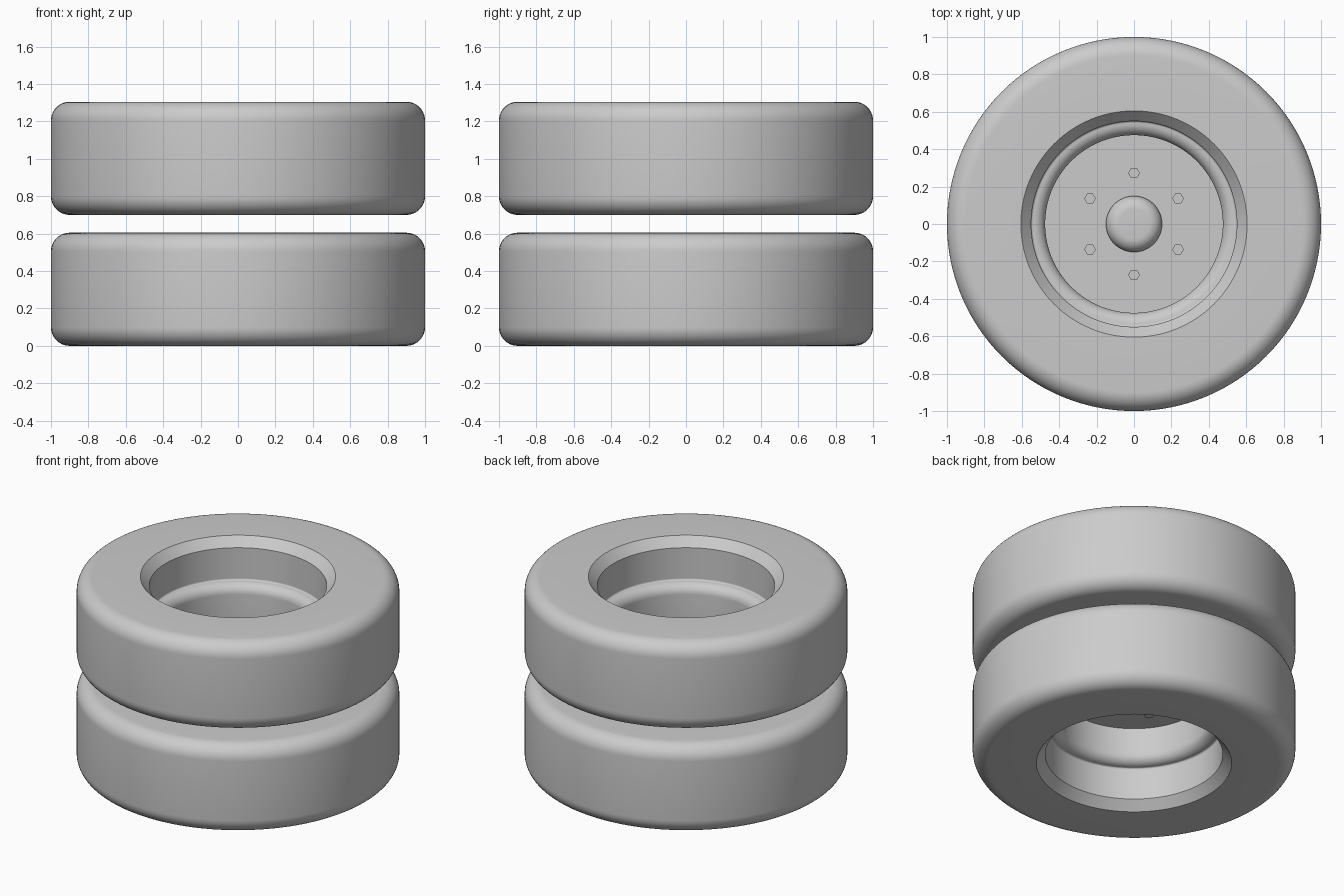
import bpy
import bmesh
import math

if "Cube" in bpy.data.objects:
    bpy.data.objects.remove(bpy.data.objects["Cube"])

SEG = 128
WIDTH, GAP = 0.605, 0.095
HEIGHT = 2 * WIDTH + GAP

grey = bpy.data.materials.new("plain_grey")
grey.diffuse_color = (0.6, 0.6, 0.6, 1)
grey.use_nodes = True
grey.node_tree.nodes["Principled BSDF"].inputs["Base Color"].default_value = grey.diffuse_color


def arc(cx, cy, r, a0, a1, n=10):
    """Points on an arc in the (radius, depth) plane, angles in degrees."""
    return [(cx + r * math.cos(math.radians(a0 + (a1 - a0) * i / n)),
             cy + r * math.sin(math.radians(a0 + (a1 - a0) * i / n)))
            for i in range(n + 1)]


def finish(bm, name, angle=30):
    bmesh.ops.recalc_face_normals(bm, faces=bm.faces)
    mesh = bpy.data.meshes.new(name)
    bm.to_mesh(mesh)
    bm.free()
    mesh.materials.append(grey)
    obj = bpy.data.objects.new(name, mesh)
    bpy.context.collection.objects.link(obj)
    bpy.ops.object.select_all(action='DESELECT')
    obj.select_set(True)
    bpy.context.view_layer.objects.active = obj
    bpy.ops.object.shade_smooth_by_angle(angle=math.radians(angle))


def lathe(name, profile, place, closed):
    """Revolve (radius, depth) points about z; radius 0 makes a centre point."""
    bm = bmesh.new()
    rings = []
    for r, d in profile:
        if r < 1e-6:
            rings.append([bm.verts.new((0, 0, place(d)))] * SEG)
        else:
            rings.append([bm.verts.new((r * math.cos(2 * math.pi * i / SEG),
                                        r * math.sin(2 * math.pi * i / SEG),
                                        place(d))) for i in range(SEG)])
    pairs = list(zip(rings, rings[1:]))
    if closed:
        pairs.append((rings[-1], rings[0]))
    for a, b in pairs:
        for i in range(SEG):
            j = (i + 1) % SEG
            corners = list(dict.fromkeys((a[i], a[j], b[j], b[i])))
            if len(corners) > 2:
                bm.faces.new(corners)
    finish(bm, name)


def nut(name, x, y, place, d0, d1):
    """Hexagonal nut between two depths."""
    bm = bmesh.new()
    rings = [[bm.verts.new((x + 0.031 * math.cos(math.radians(60 * k)),
                            y + 0.031 * math.sin(math.radians(60 * k)),
                            place(d))) for k in range(6)] for d in (d0, d1)]
    for ring in rings:
        bm.faces.new(ring)
    for k in range(6):
        j = (k + 1) % 6
        bm.faces.new((rings[0][k], rings[0][j], rings[1][j], rings[1][k]))
    finish(bm, name)


def wheel(label, place):
    """One wheel; depth runs from its open outer face towards the other wheel."""
    w = WIDTH
    # Tyre: rounded shoulders, chamfered bore
    tyre = (arc(0.9, 0.1, 0.1, -90, 0) + arc(0.9, w - 0.1, 0.1, 0, 90)
            + [(0.605, w), (0.55, w - 0.06), (0.55, 0.06), (0.605, 0)])
    lathe(label + "_tyre", tyre, place, True)
    # Rim: rounded shoulder stepping down to a flat disc
    rim = (arc(0.54, 0.27, 0.01, 0, 90, 4)
           + arc(0.54, 0.345, 0.065, 270, 180)[1:]
           + [(0.475, 0.52), (0, 0.52)])
    lathe(label + "_rim", rim, place, False)
    # Flat back of the wheel disc
    lathe(label + "_disc_back", [(0.55, w - 0.06), (0, w - 0.06), (0, 0.53),
                                 (0.55, 0.53)], place, True)
    # Hub cap with a rounded edge
    hub = [(0.15, 0.525)] + arc(0.08, 0.51, 0.07, 0, -90) + [(0, 0.44)]
    lathe(label + "_hub_cap", hub, place, False)
    # Ring of six nuts
    for k in range(6):
        a = math.radians(30 + 60 * k)
        nut(f"{label}_nut_{k + 1}", 0.272 * math.cos(a), 0.272 * math.sin(a),
            place, 0.525, 0.485)


# Two wheels back to back
wheel("upper", lambda d: HEIGHT - d)
wheel("lower", lambda d: d)
